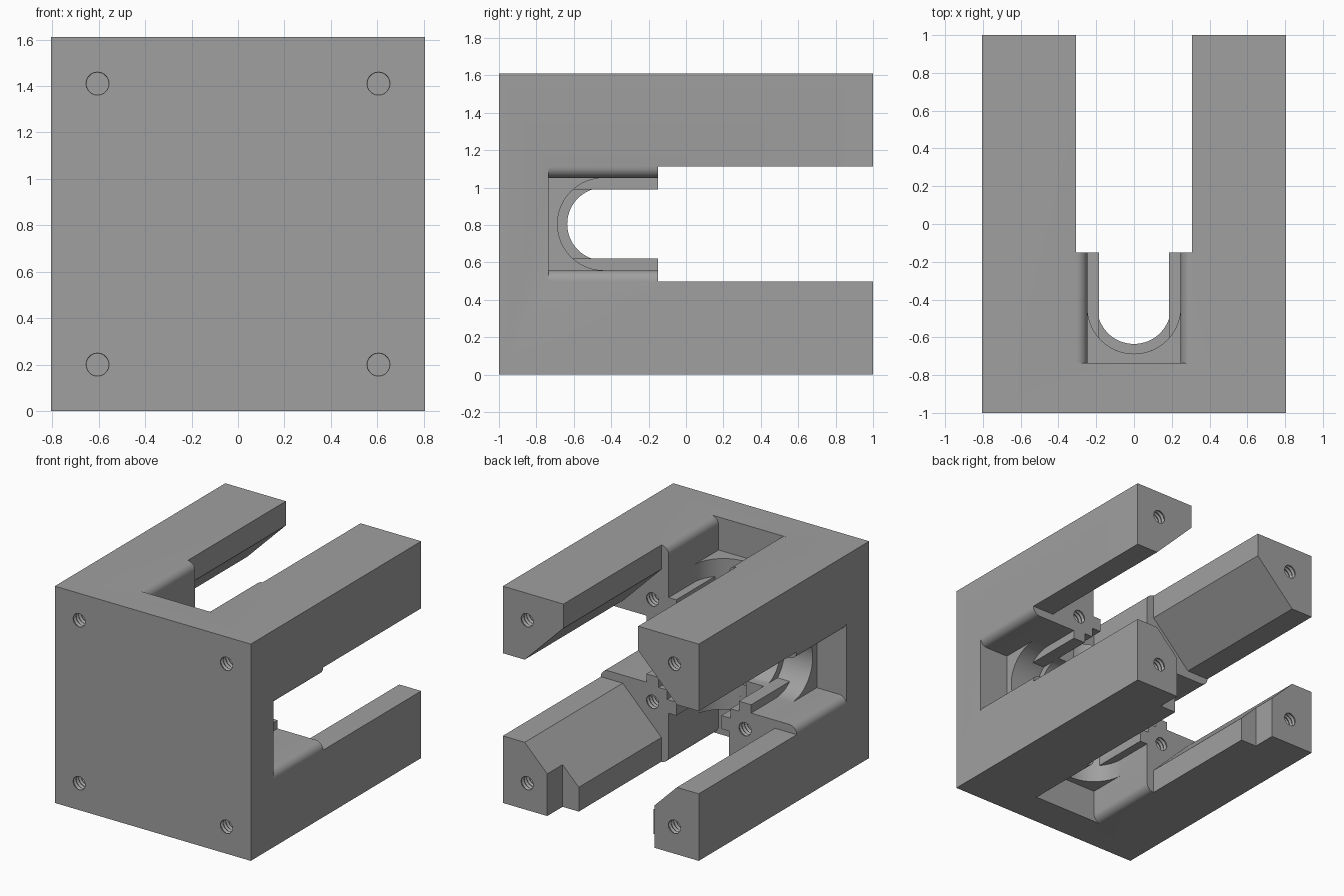
import bpy, bmesh, math
from mathutils import Matrix, Vector

if "Cube" in bpy.data.objects:
    bpy.data.objects.remove(bpy.data.objects["Cube"])

HALF = 0.805        # half width, also the height of the long axis
STEP = -0.15        # back face of the core, where the prongs start
SEAT_Y = -0.44      # centre of the round seats
OVER = -0.1         # cutters run past the core's back face

steel = bpy.data.materials.new("matte_grey")
steel.use_nodes = True
steel.diffuse_color = (0.35, 0.35, 0.35, 1)
bsdf = steel.node_tree.nodes["Principled BSDF"]
bsdf.inputs["Base Color"].default_value = (0.35, 0.35, 0.35, 1)
bsdf.inputs["Roughness"].default_value = 0.6


def finish(bm, name):
    bmesh.ops.recalc_face_normals(bm, faces=bm.faces)
    mesh = bpy.data.meshes.new(name)
    bm.to_mesh(mesh)
    bm.free()
    obj = bpy.data.objects.new(name, mesh)
    bpy.context.collection.objects.link(obj)
    mesh.materials.append(steel)
    return obj


def prism(name, points, lo, hi, along_y, turn=0):
    """Extrude (u, v) along y, or (u, y) along the radial axis; turn about the long axis."""
    bm = bmesh.new()
    rings = []
    for d in (lo, hi):
        co = [(a, d, b) if along_y else (a, b, d) for a, b in points]
        rings.append([bm.verts.new(c) for c in co])
    bm.faces.new(rings[0])
    bm.faces.new(rings[1])
    n = len(points)
    for i in range(n):
        j = (i + 1) % n
        bm.faces.new((rings[0][i], rings[0][j], rings[1][j], rings[1][i]))
    place = Matrix.Translation((0, 0, HALF)) @ Matrix.Rotation(turn * math.pi / 2, 4, 'Y')
    bm.transform(place)
    return finish(bm, name)


def rect(u0, u1, v0, v1):
    return [(u0, v0), (u1, v0), (u1, v1), (u0, v1)]


def arch(radius, half):
    """U outline: round end towards the front, sides clipped at +-half."""
    limit = math.asin(min(1, half / radius))
    arc = []
    for i in range(33):
        a = -limit + 2 * limit * i / 32
        arc.append((radius * math.sin(a), SEAT_Y - radius * math.cos(a)))
    return [(-half, OVER)] + arc + [(half, OVER)]


def cut(target, cutter):
    mod = target.modifiers.new("cut", 'BOOLEAN')
    mod.operation = 'DIFFERENCE'
    mod.solver = 'EXACT'
    mod.object = cutter
    bpy.context.view_layer.objects.active = target
    bpy.ops.object.modifier_apply(modifier=mod.name)
    bpy.data.objects.remove(cutter)


# Solid block
body = prism("bracket_body", rect(-HALF, HALF, -HALF, HALF), -1, 1, True)

# Cross and diamond opening that leaves four chamfered prongs
opening = []
for k in range(4):
    spin = Matrix.Rotation(k * math.pi / 2, 2)
    for p in ((0.9, 0.307), (0.625, 0.307), (0.307, 0.625), (0.307, 0.9)):
        opening.append(tuple(spin @ Vector(p)))
cut(body, prism("opening_cutter", opening, STEP, 1.1, True))

# Side pockets with rounded lips
lip = []
for i in range(9):
    a = math.pi / 2 * i / 8
    lip.append((0.307 - 0.06 * math.cos(a), HALF - 0.06 + 0.06 * math.sin(a)))
right_edge = [(0.247, 0.56)] + lip + [(0.307, 0.9)]
pocket = right_edge + [(-u, v) for u, v in reversed(right_edge)]
for k in range(4):
    cut(body, prism("pocket_cutter", pocket, -0.735, OVER, True, k))

# Round seats, with narrow retaining ledges below them
for k in range(4):
    cut(body, prism("seat_cutter", arch(0.247, 0.247), 0.43, 0.6, False, k))
    cut(body, prism("ledge_cutter", arch(0.247, 0.185), 0.33, 0.45, False, k))

# Through slots and stepped centre cavity
for k in range(2):
    cut(body, prism("slot_cutter", arch(0.195, 0.185), -0.35, 0.35, False, k))
    cut(body, prism("cavity_cutter", rect(-0.26, 0.26, -0.33, 0.33), SEAT_Y, OVER, True, k))

# Notches at the tips of the lower prongs
cut(body, prism("notch_cutter", rect(-0.44, 0.44, -0.9, -0.2), 0.82, 1.1, True))


def threaded_holes(offset, y, direction):
    """Four ridged blind holes in one cutter."""
    bm = bmesh.new()
    sides, rows = 20, 19
    for sx in (-1, 1):
        for sz in (-1, 1):
            rings = []
            for r in range(rows):
                radius = 0.058 if r % 2 == 0 else 0.048
                depth = y + direction * (0.015 * r - 0.012)
                ring = []
                for s in range(sides):
                    a = 2 * math.pi * s / sides
                    ring.append(bm.verts.new((sx * offset + radius * math.cos(a), depth,
                                              HALF + sz * offset + radius * math.sin(a))))
                rings.append(ring)
            bm.faces.new(rings[0])
            bm.faces.new(rings[-1])
            for low, high in zip(rings, rings[1:]):
                for s in range(sides):
                    t = (s + 1) % sides
                    bm.faces.new((low[s], low[t], high[t], high[s]))
    return finish(bm, "hole_cutter")


# Screw holes in the front plate, prong tips and core
cut(body, threaded_holes(0.605, -1, 1))
cut(body, threaded_holes(0.605, 1, -1))
cut(body, threaded_holes(0.38, STEP, -1))

# Smooth the round surfaces, keep the edges crisp
bpy.ops.object.select_all(action='DESELECT')
body.select_set(True)
bpy.context.view_layer.objects.active = body
bpy.ops.object.shade_smooth_by_angle(angle=math.radians(25))
